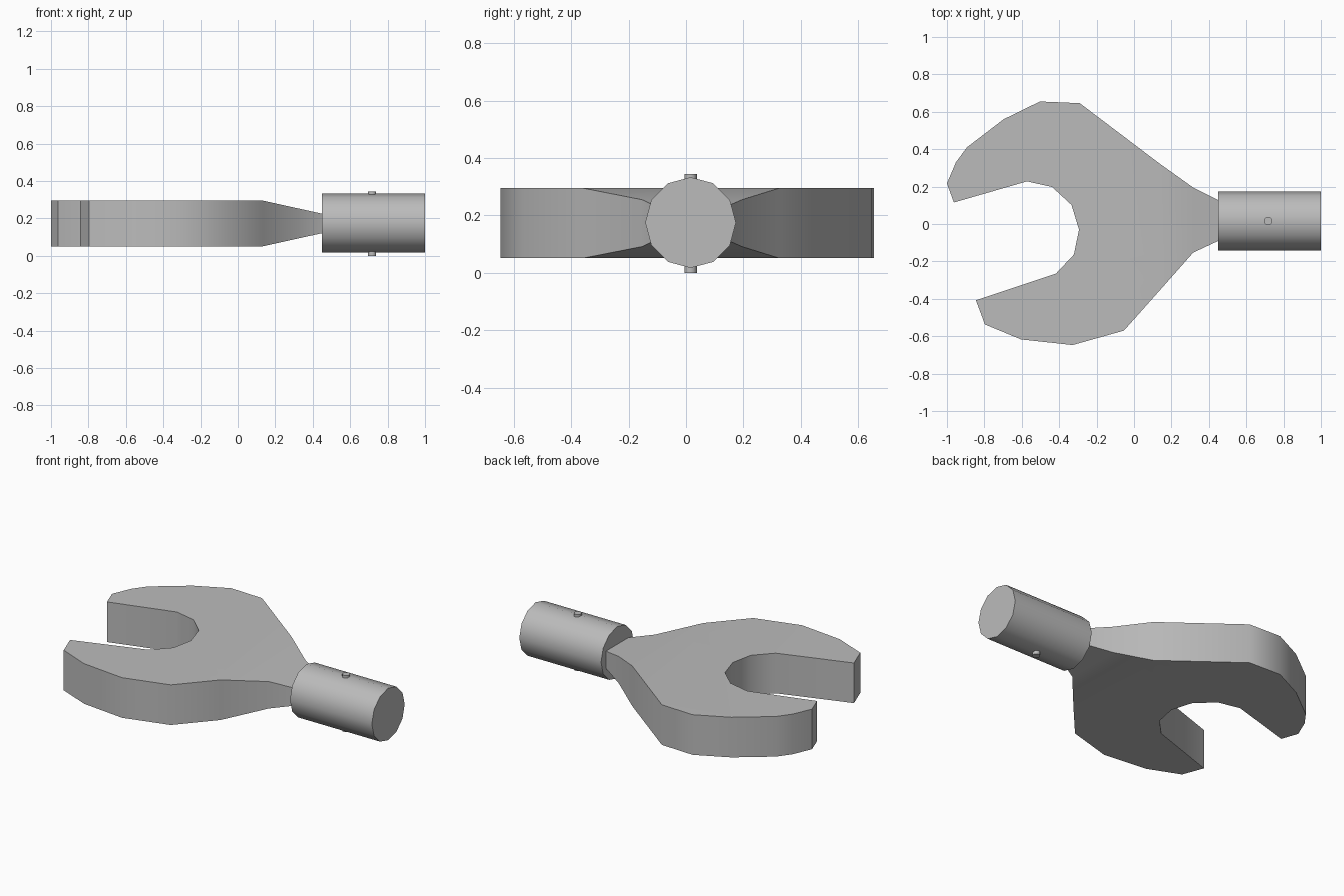
import bpy, bmesh, math
from mathutils import Matrix

if "Cube" in bpy.data.objects:
    bpy.data.objects.remove(bpy.data.objects["Cube"])

steel = bpy.data.materials.new("steel_grey")
steel.diffuse_color = (0.5, 0.5, 0.5, 1)
steel.use_nodes = True
steel.node_tree.nodes["Principled BSDF"].inputs["Base Color"].default_value = steel.diffuse_color

ZC, YC = 0.173, 0.016   # height and side offset of the shaft axis


def finish(name, bm, angle=40):
    bmesh.ops.recalc_face_normals(bm, faces=bm.faces)
    me = bpy.data.meshes.new(name)
    bm.to_mesh(me)
    bm.free()
    ob = bpy.data.objects.new(name, me)
    bpy.context.collection.objects.link(ob)
    me.materials.append(steel)
    bpy.ops.object.select_all(action='DESELECT')
    ob.select_set(True)
    bpy.context.view_layer.objects.active = ob
    bpy.ops.object.shade_smooth_by_angle(angle=math.radians(angle))
    return ob


def cylinder(name, sides, radius, length, matrix):
    bm = bmesh.new()
    bmesh.ops.create_cone(bm, cap_ends=True, segments=sides, radius1=radius,
                          radius2=radius, depth=length, matrix=matrix)
    return finish(name, bm)


# Wrench head outline: upper jaw, neck, lower jaw, then the jaw opening
neck_start = 0.134
outline = [(-0.963, 0.115), (-1.0, 0.217), (-0.952, 0.33), (-0.893, 0.41),
           (-0.697, 0.56), (-0.503, 0.655), (-0.29, 0.646),
           (neck_start, 0.325), (0.316, 0.195), (0.455, 0.125),
           (0.455, -0.088), (0.316, -0.153), (neck_start, -0.359),
           (-0.054, -0.57), (-0.328, -0.647), (-0.604, -0.617),
           (-0.797, -0.537), (-0.845, -0.408), (-0.417, -0.265),
           (-0.321, -0.163), (-0.294, -0.03), (-0.334, 0.102),
           (-0.438, 0.198), (-0.572, 0.228)]


def half_thickness(x):
    t = max(0, (x - neck_start) / (0.45 - neck_start))
    return 0.122 - 0.07 * t


bm = bmesh.new()
n = len(outline)
rings = [[bm.verts.new((x, y, ZC + s * half_thickness(x))) for x, y in outline]
         for s in (-1, 1)]
for ring in rings:
    bm.faces.new(ring[:8] + ring[12:])                       # flat jaw face
    bm.faces.new([ring[7], ring[8], ring[11], ring[12]])     # tapering neck
    bm.faces.new([ring[8], ring[9], ring[10], ring[11]])
low, high = rings
for i in range(n):
    j = (i + 1) % n
    bm.faces.new([low[i], low[j], high[j], high[i]])
finish("wrench_head", bm)

# Drive socket with a corner pointing straight up
cylinder("socket", 12, 0.158, 0.55,
         Matrix.Translation((0.725, YC, ZC + 0.002)) @ Matrix.Rotation(math.pi / 2, 4, 'Y'))

# Locking pin through the socket
cylinder("locking_pin", 12, 0.022, 0.344, Matrix.Translation((0.717, YC, 0.172)))
